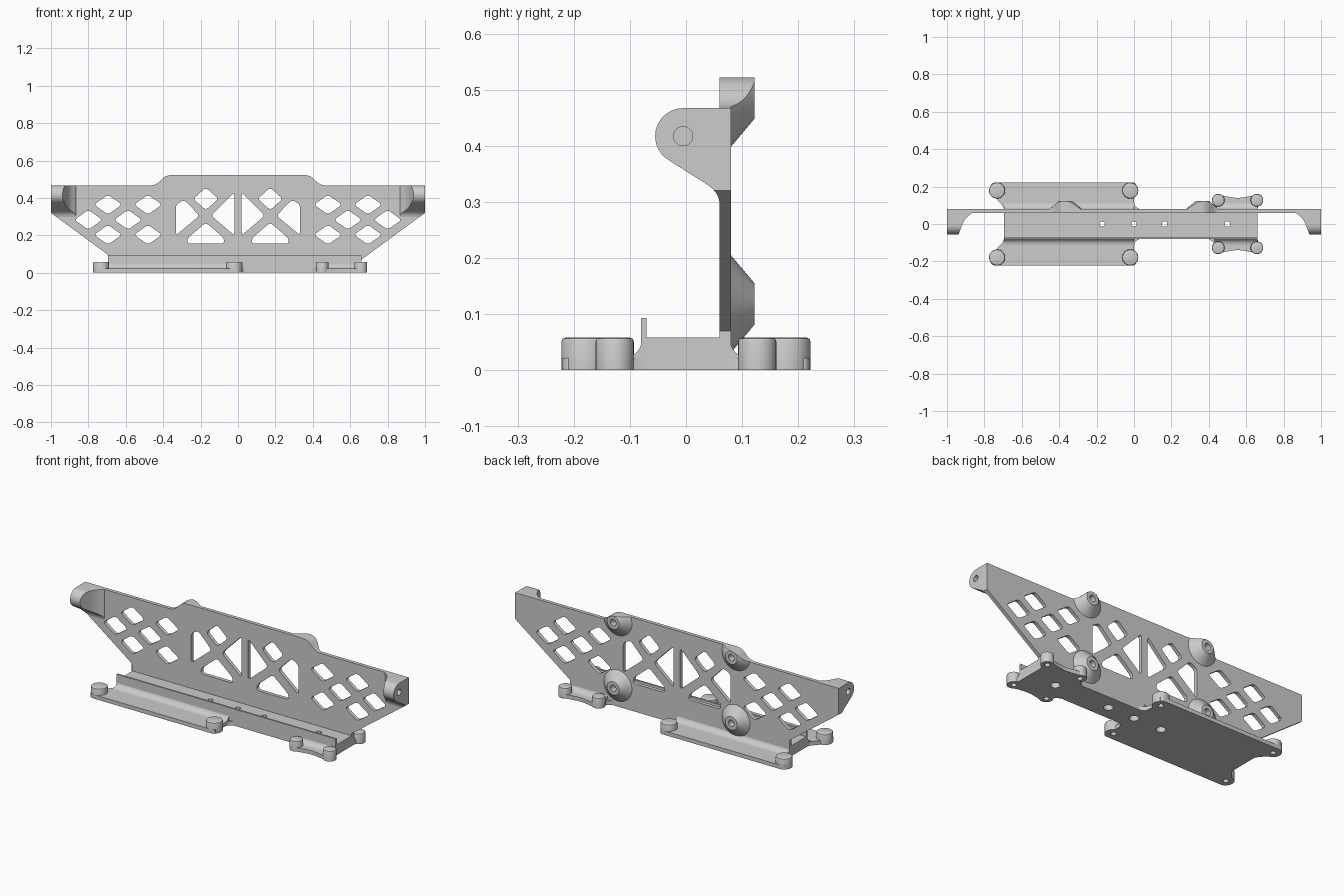
import bpy, bmesh, math
from mathutils import Vector

if "Cube" in bpy.data.objects:
    bpy.data.objects.remove(bpy.data.objects["Cube"], do_unlink=True)

grey = bpy.data.materials.new("plain grey")
grey.use_nodes = True
COLOUR = (0.605, 0.605, 0.605, 1)
grey.diffuse_color = COLOUR
grey.node_tree.nodes["Principled BSDF"].inputs["Base Color"].default_value = COLOUR

# Maps (u, v, depth) to x, y, z for prisms extruded along each axis
AXES = {"x": lambda u, v, d: (d, u, v),
        "y": lambda u, v, d: (u, d, v),
        "z": lambda u, v, d: (u, v, d)}


def rounded(pts, r, steps=5):
    """Round every corner of a polygon; r is one radius or one per corner."""
    out = []
    for i, p in enumerate(pts):
        p, a, b = Vector(p), Vector(pts[i - 1]), Vector(pts[(i + 1) % len(pts)])
        ri = r[i] if isinstance(r, list) else r
        if ri == 0:
            out.append(p)
            continue
        s = p + (a - p).normalized() * min(ri, (a - p).length * 0.49)
        e = p + (b - p).normalized() * min(ri, (b - p).length * 0.49)
        for k in range(steps + 1):
            t = k / steps
            out.append(s * (1 - t) ** 2 + p * 2 * t * (1 - t) + e * t * t)
    return out


def circle(u, v, r, n=32):
    return [(u + r * math.cos(math.tau * k / n), v + r * math.sin(math.tau * k / n)) for k in range(n)]


def loft(bm, axis, sections):
    """Join equal-length outlines, each given as (points, depth), and cap the ends."""
    rings = [[bm.verts.new(AXES[axis](p[0], p[1], d)) for p in pts] for pts, d in sections]
    n = len(rings[0])
    for a, b in zip(rings, rings[1:]):
        for i in range(n):
            j = (i + 1) % n
            bm.faces.new((a[i], a[j], b[j], b[i]))
    bm.faces.new(rings[0][::-1])
    bm.faces.new(rings[-1])


def build(name, axis, *solids):
    bm = bmesh.new()
    for s in solids:
        loft(bm, axis, s)
    bmesh.ops.recalc_face_normals(bm, faces=bm.faces)
    me = bpy.data.meshes.new(name)
    bm.to_mesh(me)
    bm.free()
    me.materials.append(grey)
    ob = bpy.data.objects.new(name, me)
    bpy.context.collection.objects.link(ob)
    return ob


def prism(pts, lo, hi):
    return [(pts, lo), (pts, hi)]


def boolean(ob, cutter, operation):
    """Apply a boolean and discard the cutter."""
    mod = ob.modifiers.new("cut", "BOOLEAN")
    mod.object, mod.operation, mod.solver = cutter, operation, "EXACT"
    mod.use_self = True
    dg = bpy.context.evaluated_depsgraph_get()
    me = bpy.data.meshes.new_from_object(ob.evaluated_get(dg))
    ob.modifiers.clear()
    ob.data = me
    bpy.data.objects.remove(cutter, do_unlink=True)


def mirror(pts, sx=1, sy=1):
    return [(p[0] * sx, p[1] * sy) for p in pts]


# Upright plate outline, symmetric about the middle
half = [(0.66, 0), (0.66, 0.07), (1, 0.32), (1, 0.467), (0.44, 0.467), (0.385, 0.522)]
outline = rounded(half + mirror(half, -1)[::-1], [0, 0, 0, 0, .03, .03, .03, .03, 0, 0, 0, 0])
plate = build("back_plate", "y", prism(outline, 0.06, 0.08))

# Lattice windows: six diamonds and a braced square on each side
diamonds = [(x, z) for z, row in ((0.364, (0.481, 0.695)), (0.283, (0.588, 0.80)),
                                 (0.203, (0.481, 0.695))) for x in row]
shapes = [[(x - 0.075, z), (x, z - 0.053), (x + 0.075, z), (x, z + 0.053)] for x, z in diamonds]
shapes += [
    [(0.105, 0.395), (0.172, 0.335), (0.239, 0.395), (0.172, 0.455)],
    [(0.02, 0.2), (0.143, 0.305), (0.02, 0.43)],
    [(0.332, 0.2), (0.332, 0.365), (0.288, 0.39), (0.206, 0.305)],
    [(0.075, 0.155), (0.27, 0.155), (0.27, 0.185), (0.172, 0.268), (0.075, 0.185)],
]
windows = [prism(rounded(mirror(s, side), 0.018), 0.0, 0.15) for s in shapes for side in (1, -1)]
boolean(plate, build("window_cutter", "y", *windows), "DIFFERENCE")

# Conical mounting bosses on the back, trimmed to the plate outline
for side, label in ((1, "left"), (-1, "right")):
    for z, level in ((0.118, "lower"), (0.485, "upper")):
        x = 0.365 * side
        boss = build(f"{label}_{level}_back_boss", "y",
                     [(circle(x, z, 0.088, 48), 0.079), (circle(x, z, 0.037, 48), 0.122)])
        boolean(boss, build("trim", "y", prism(outline, 0, 0.2)), "INTERSECT")
        boolean(boss, build("hole", "y", prism(circle(x, z, 0.018), 0.085, 0.2)), "DIFFERENCE")

# End ears: plan profile intersected with a rounded side profile
plan = [(1, 0.08), (1, -0.06), (0.94, -0.06), (0.905, 0.03), (0.86, 0.062), (0.86, 0.08)]
plan = rounded(plan, [0, 0, 0, 0.04, 0.03, 0])
arc = [(-0.005 + 0.05 * math.cos(math.radians(a)), 0.417 + 0.05 * math.sin(math.radians(a)))
       for a in range(90, 241, 10)]
foot = [(0.055, 0.32), (0.062, 0.29), (0.08, 0.29), (0.08, 0.467)]
side_profile = rounded(arc + foot, [0] * len(arc) + [0.025, 0, 0, 0])
for side, label in ((1, "left"), (-1, "right")):
    ear = build(f"{label}_ear", "z", prism(mirror(plan, side), 0.25, 0.5))
    boolean(ear, build("trim", "x", prism(side_profile, -1.1, 1.1)), "INTERSECT")
    boolean(ear, build("trim", "y", prism(outline, -0.2, 0.2)), "INTERSECT")
    boolean(ear, build("hole", "x", prism(circle(-0.005, 0.417, 0.017), 0.965 * side, 1.1 * side)),
            "DIFFERENCE")

# Channel floor with counterbored screw holes
base = [(-0.695, -0.08), (0.66, -0.08), (0.66, 0.08), (-0.695, 0.08)]
floor = build("channel_floor", "z", prism(base, 0, 0.058))
for r, top in ((0.014, 0.1), (0.024, 0.03)):
    holes = [prism(circle(x, 0, r), -0.1, top) for x in (-0.17, 0, 0.163, 0.5)]
    boolean(floor, build("hole", "z", *holes), "DIFFERENCE")
lip = [(-0.08, 0), (-0.07, 0), (-0.07, 0.093), (-0.08, 0.093)]
build("front_lip", "x", prism(lip, -0.695, 0.66))
# The plate foot reaches the far end of the long channel
foot_plate = [(0.06, 0), (0.08, 0), (0.08, 0.096), (0.06, 0.096)]
build("plate_foot", "x", prism(foot_plate, -0.695, -0.62))

# Side flanges with coved joints and round standoffs
long_shape = rounded([(-0.695, 0.05), (-0.695, 0.09), (-0.772, 0.175), (-0.765, 0.222), (0.018, 0.222),
                      (0.0, 0.17), (0.0, 0.095), (0.035, 0.078), (0.035, 0.05)],
                     [0, 0.02, 0.02, 0.03, 0.03, 0, 0.03, 0, 0])
short_shape = rounded([(0.395, 0.05), (0.395, 0.078), (0.43, 0.1), (0.43, 0.155), (0.46, 0.155),
                       (0.555, 0.136), (0.65, 0.155), (0.685, 0.14), (0.66, 0.09), (0.66, 0.05)],
                      [0, 0, 0.02, 0, 0, 0.04, 0, 0, 0.02, 0])
cove = [(-0.112 + 0.034 * math.sin(math.radians(a)), 0.056 - 0.034 * math.cos(math.radians(a)))
        for a in range(0, 91, 15)] + [(-0.07, 0.056), (-0.07, 0.005), (-0.112, 0.005)]
flanges = (("long", long_shape, 0.043, 0.179, (-0.732, -0.02), (-0.695, 0.0)),
           ("short", short_shape, 0.034, 0.127, (0.45, 0.657), (0.43, 0.66)))
for sy, face in ((-1, "front"), (1, "back")):
    for kind, shape, r, y, xs, span in flanges:
        parts = [build(f"{face}_{kind}_flange", "z", prism(mirror(shape, 1, sy), 0, 0.022))]
        build(f"{face}_{kind}_cove", "x", prism(mirror(cove, -sy), *span))
        for i, x in enumerate(xs):
            c = (x, y * sy)
            parts.append(build(f"{face}_{kind}_standoff_{i + 1}", "z",
                               [(circle(*c, r), 0), (circle(*c, r), 0.051),
                                (circle(*c, r - 0.002), 0.056), (circle(*c, r - 0.007), 0.058)]))
        # Blind screw holes from below
        for part in parts:
            holes = [prism(circle(x, y * sy, 0.014), -0.1, 0.045) for x in xs]
            boolean(part, build("hole", "z", *holes), "DIFFERENCE")

# Smooth the curved surfaces while keeping edges crisp
bpy.context.view_layer.update()
for ob in bpy.context.view_layer.objects:
    made = ob.type == "MESH" and grey.name in ob.data.materials
    ob.select_set(made)
    if made:
        bpy.context.view_layer.objects.active = ob
bpy.ops.object.shade_smooth_by_angle(angle=math.radians(30))
